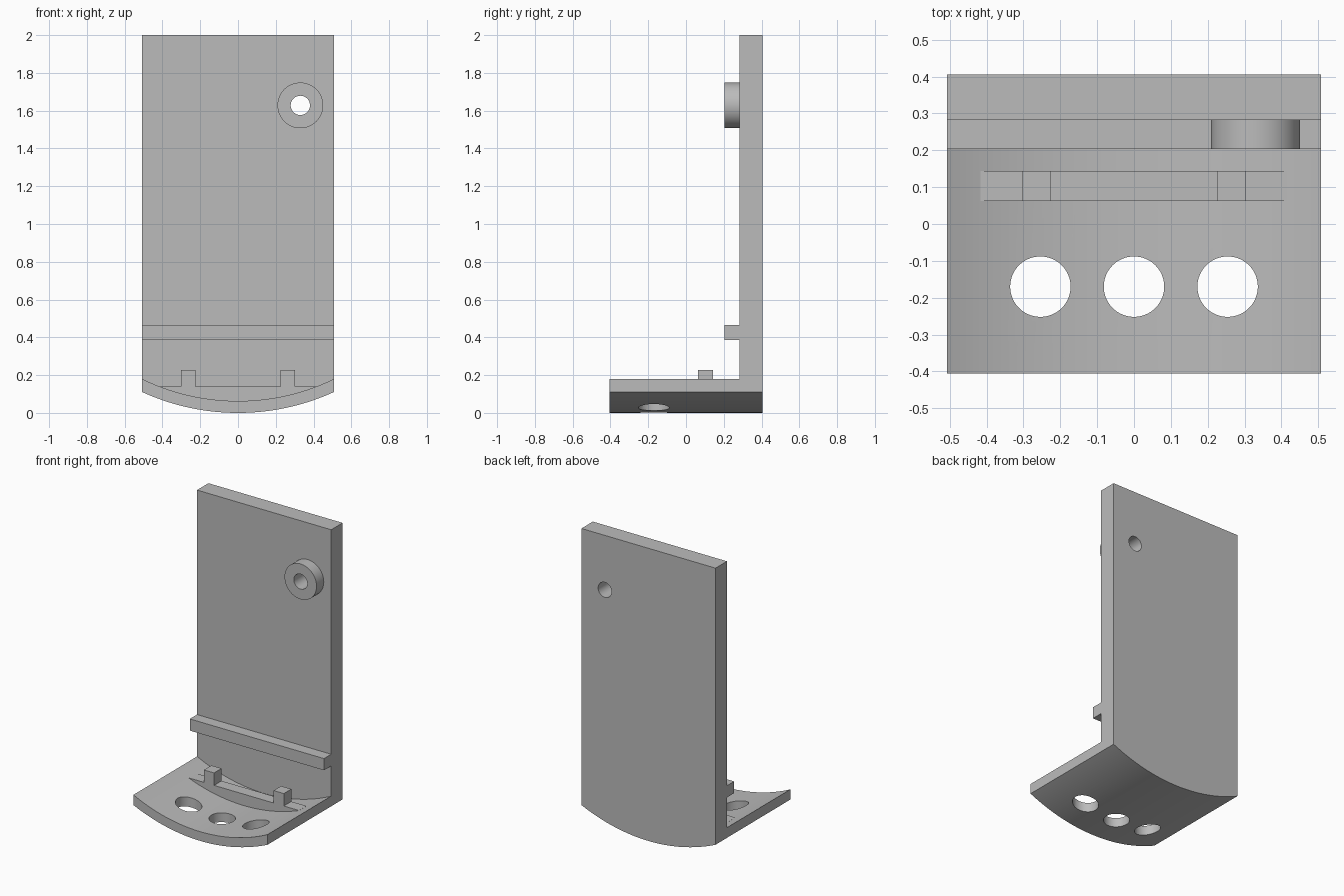
import bpy, bmesh, math

cube = bpy.data.objects.get("Cube")
if cube:
    bpy.data.objects.remove(cube, do_unlink=True)

HALF_W = 0.507
FRONT, BACK, WALL = -0.405, 0.405, 0.282
R_OUT, R_IN = 1.223, 1.16      # concentric floor radii, centre at z = R_OUT

grey = bpy.data.materials.new("plain grey")
grey.use_nodes = True
grey.diffuse_color = (0.5, 0.5, 0.5, 1)
grey.node_tree.nodes["Principled BSDF"].inputs["Base Color"].default_value = (0.5, 0.5, 0.5, 1)


def arc(radius, half, n=48):
    """Curved floor line from -half to +half as (x, z) points."""
    a = math.asin(half / radius)
    angles = [a * (2 * i / n - 1) for i in range(n + 1)]
    return [(radius * math.sin(t), R_OUT - radius * math.cos(t)) for t in angles]


def circle(cx, cz, r, n=64):
    return [(cx + r * math.cos(2 * math.pi * i / n),
             cz + r * math.sin(2 * math.pi * i / n)) for i in range(n)]


def rect(x0, x1, z0, z1):
    return [(x0, z0), (x1, z0), (x1, z1), (x0, z1)]


def prism(name, profile, lo, hi, upright=False):
    """Extrude a profile along y, or along z when upright."""
    bm = bmesh.new()
    place = (lambda u, v: (u, v, lo)) if upright else (lambda u, v: (u, lo, v))
    face = bm.faces.new([bm.verts.new(place(u, v)) for u, v in profile])
    new = bmesh.ops.extrude_face_region(bm, geom=[face])["geom"]
    shift = (0, 0, hi - lo) if upright else (0, hi - lo, 0)
    bmesh.ops.translate(bm, vec=shift, verts=[g for g in new if isinstance(g, bmesh.types.BMVert)])
    bmesh.ops.recalc_face_normals(bm, faces=bm.faces)
    mesh = bpy.data.meshes.new(name)
    bm.to_mesh(mesh)
    bm.free()
    mesh.materials.append(grey)
    obj = bpy.data.objects.new(name, mesh)
    bpy.context.collection.objects.link(obj)
    return obj


def activate(obj):
    bpy.ops.object.select_all(action='DESELECT')
    obj.select_set(True)
    bpy.context.view_layer.objects.active = obj


def cut(obj, cutter):
    mod = obj.modifiers.new("hole", 'BOOLEAN')
    mod.operation, mod.solver, mod.object = 'DIFFERENCE', 'EXACT', cutter
    activate(obj)
    bpy.ops.object.modifier_apply(modifier=mod.name)


# Back plate with curved lower edge, and curved floor
plate = prism("back_plate", arc(R_OUT, HALF_W) + [(HALF_W, 2), (-HALF_W, 2)], WALL, BACK)
floor = prism("curved_floor", arc(R_OUT, HALF_W) + arc(R_IN, HALF_W)[::-1], FRONT, WALL)

# Cross rail and round boss on the plate
rail = prism("cross_rail", rect(-HALF_W, HALF_W, 0.386, 0.466), 0.204, WALL)
boss = prism("round_boss", circle(0.33, 1.628, 0.121), 0.204, WALL)

# Floor rib levelling the curve, with two square tabs
rib_line = [(x, z - 0.004) for x, z in arc(R_IN, 0.417)]
rib = prism("floor_rib", rib_line + [(0.417, 0.141), (-0.417, 0.141)], 0.063, 0.144)
tabs = [prism(side + "_tab", rect(min(s * 0.225, s * 0.302), max(s * 0.225, s * 0.302), 0.12, 0.226),
              0.063, 0.144) for side, s in (("left", 1), ("right", -1))]

# Screw hole through boss and plate, three drain holes in the floor
cutters = [prism("screw_cutter", circle(0.33, 1.628, 0.051), 0.1, 0.5)]
for part in (plate, boss):
    cut(part, cutters[0])
for x in (-0.254, 0, 0.254):
    drill = prism("drain_cutter", circle(x, -0.17, 0.082), -0.1, 0.3, upright=True)
    cut(floor, drill)
    cutters.append(drill)
for c in cutters:
    bpy.data.objects.remove(c, do_unlink=True)

# Smooth the curves, keep the edges crisp
for part in [plate, floor, rail, boss, rib] + tabs:
    activate(part)
    bpy.ops.object.shade_smooth_by_angle(angle=math.radians(30))
